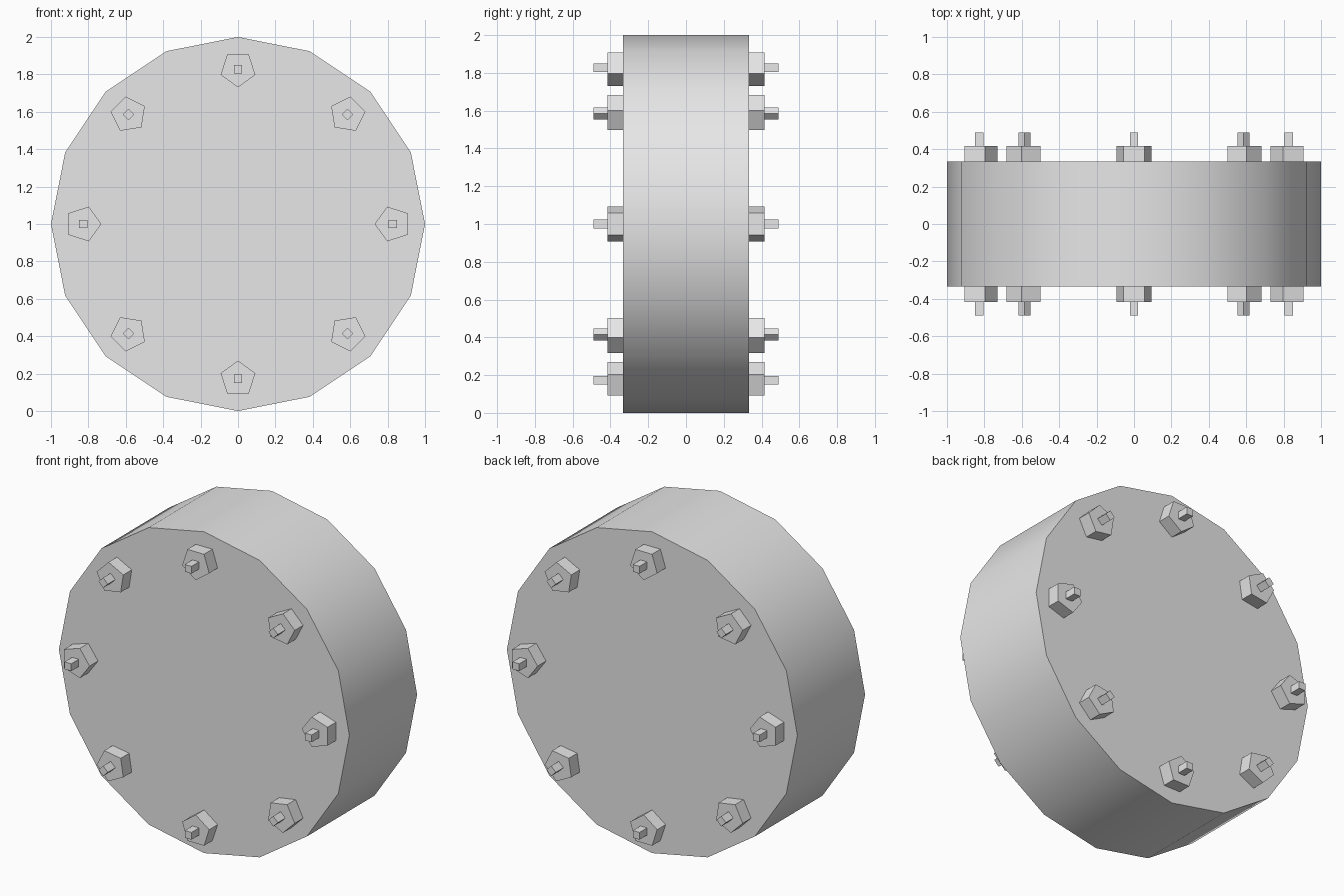
import bpy
import math
from mathutils import Matrix, Vector

cube = bpy.data.objects.get("Cube")
if cube:
    bpy.data.objects.remove(cube, do_unlink=True)

grey = bpy.data.materials.new("light_grey")
grey.use_nodes = True
grey.diffuse_color = (0.8, 0.8, 0.8, 1)
grey.node_tree.nodes["Principled BSDF"].inputs["Base Color"].default_value = (0.8, 0.8, 0.8, 1)

CENTRE = Vector((0, 0, 1))


def prism(name, sides, radius, y0, y1, centre, first_angle):
    """Prism along y whose first corner points at first_angle in the xz plane."""
    ring = [(radius * math.cos(first_angle + i * math.tau / sides),
             radius * math.sin(first_angle + i * math.tau / sides)) for i in range(sides)]
    verts = [(x, y, z) for y in (y0, y1) for x, z in ring]
    faces = [tuple(range(sides)), tuple(reversed(range(sides, 2 * sides)))]
    for i in range(sides):
        j = (i + 1) % sides
        faces.append((j, i, i + sides, j + sides))
    mesh = bpy.data.meshes.new(name)
    mesh.from_pydata(verts, [], faces)
    mesh.materials.append(grey)
    mesh.transform(Matrix.Translation(centre))
    mesh.update()
    obj = bpy.data.objects.new(name, mesh)
    bpy.context.collection.objects.link(obj)
    return obj


# Drum body: sixteen sides with a smooth rim and flat caps
drum = prism("drum_body", 16, 1.0, -0.333, 0.333, CENTRE, 0)
bpy.context.view_layer.objects.active = drum
drum.select_set(True)
bpy.ops.object.shade_smooth_by_angle(angle=math.radians(30))

# Eight nuts and bolt ends on each cap, nut corners pointing at the axle
for side, back in (("front", False), ("back", True)):
    for i in range(8):
        a = i * math.tau / 8
        spot = CENTRE + 0.828 * Vector((math.cos(a), 0, math.sin(a)))
        nut = (0.333, 0.416) if back else (-0.416, -0.333)
        bolt = (0.416, 0.49) if back else (-0.49, -0.416)
        prism(f"{side}_nut_{i + 1}", 5, 0.0975, *nut, spot, a + math.pi)
        prism(f"{side}_bolt_{i + 1}", 4, 0.032, *bolt, spot, a + math.pi / 4)
